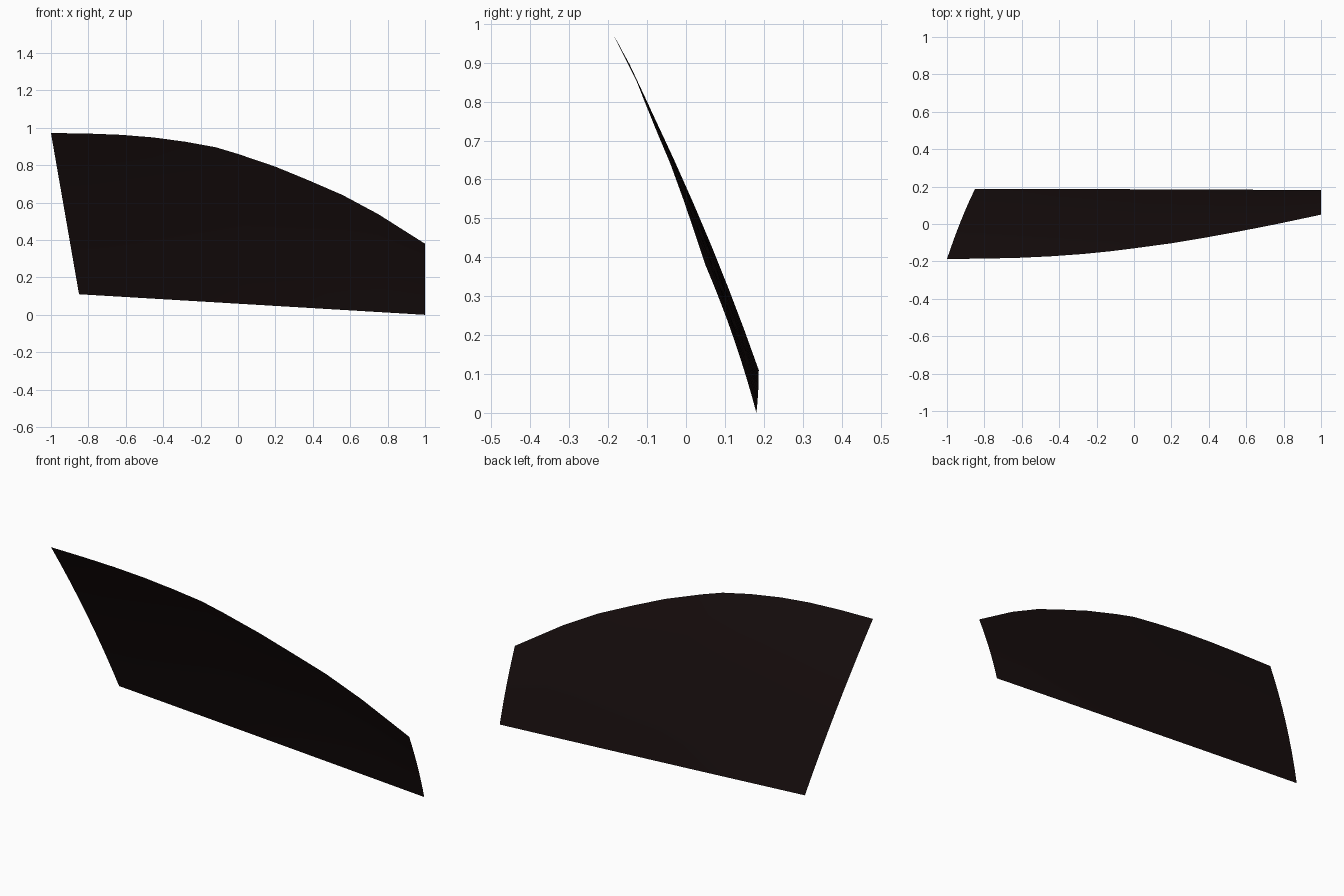
import bpy, bmesh
from mathutils import Vector

if "Cube" in bpy.data.objects:
    bpy.data.objects.remove(bpy.data.objects["Cube"])

# Upper edge of the curved pane (x, y, z), left to right
TOP = [(-1, -.187, .972), (-.8, -.185, .969), (-.62, -.181, .962), (-.45, -.173, .948),
       (-.28, -.161, .925), (-.12, -.145, .896), (0, -.13, .86), (.2, -.103, .792),
       (.38, -.073, .718), (.56, -.04, .64), (.75, -.003, .538), (1, .05, .38)]
ROWS = 8


def bottom_point(x):
    # Lower edge runs straight, dropping to the right
    t = (x + 1) / 2
    return Vector((-.85 + 1.85 * t, .187 - .006 * t * t, .11 * (1 - t)))


bm = bmesh.new()
grid = []
for p in TOP:
    top, low = Vector(p), bottom_point(p[0])
    bow = .019 * (top - low).length
    column = []
    for r in range(ROWS + 1):
        t = r / ROWS
        co = low.lerp(top, t)
        co.y += bow * 4 * t * (1 - t)      # gentle outward bulge
        column.append(bm.verts.new(co))
    grid.append(column)

for a, b in zip(grid, grid[1:]):
    for r in range(ROWS):
        bm.faces.new((a[r], a[r + 1], b[r + 1], b[r]))

# Dark tinted glass pane
mesh = bpy.data.meshes.new("window_pane")
bm.to_mesh(mesh)
bm.free()
for poly in mesh.polygons:
    poly.use_smooth = True
pane = bpy.data.objects.new("window_pane", mesh)
bpy.context.collection.objects.link(pane)
glass = bpy.data.materials.new("dark_glass")
glass.diffuse_color = (.008, .004, .004, 1)
glass.use_nodes = True
glass.node_tree.nodes["Principled BSDF"].inputs["Base Color"].default_value = glass.diffuse_color
mesh.materials.append(glass)
